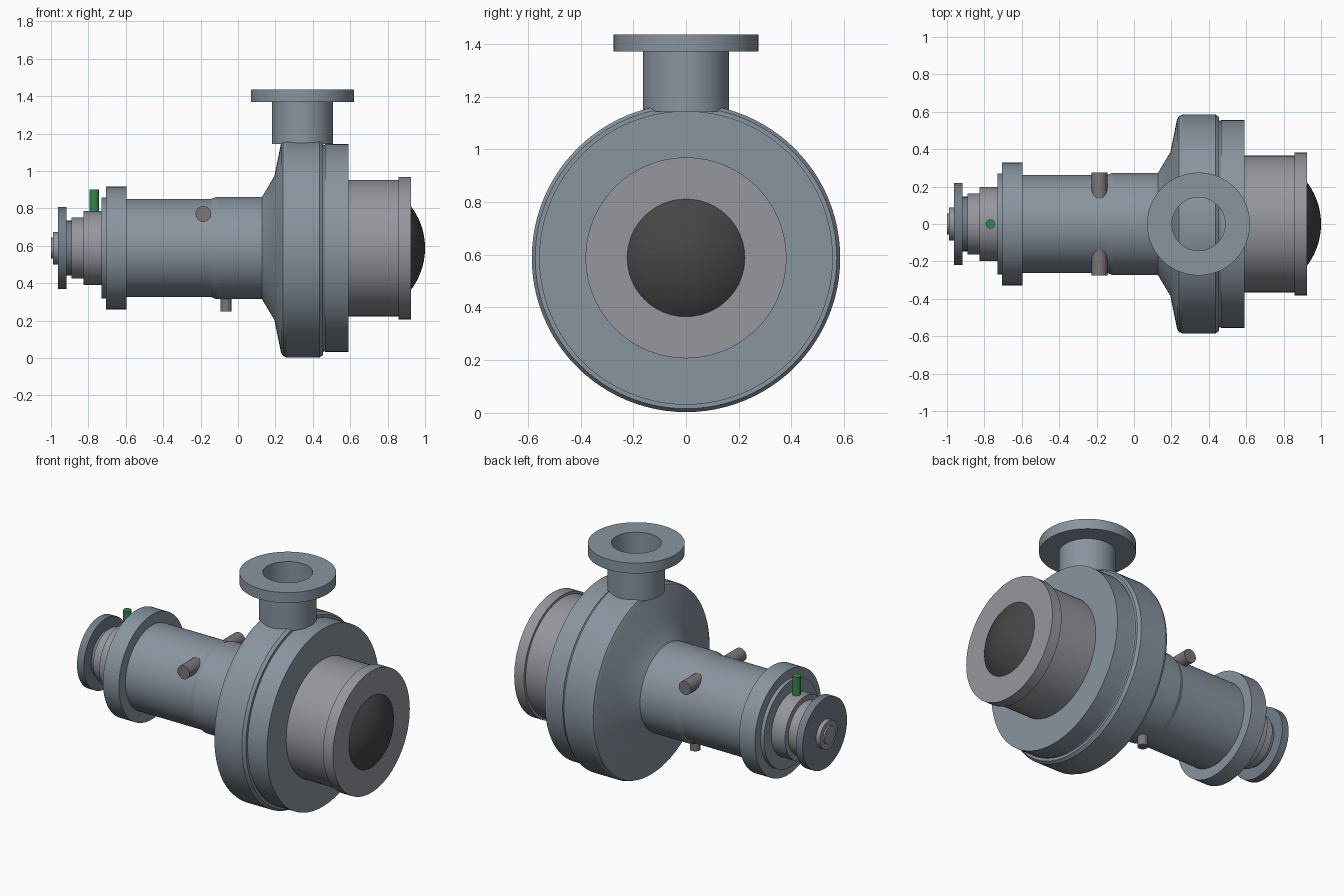
import bpy, bmesh, math
from mathutils import Matrix, Vector

if "Cube" in bpy.data.objects:
    bpy.data.objects.remove(bpy.data.objects["Cube"])

AXIS_Z = 0.588


def material(name, rgb):
    m = bpy.data.materials.new(name)
    m.diffuse_color = (*rgb, 1)
    m.use_nodes = True
    m.node_tree.nodes["Principled BSDF"].inputs["Base Color"].default_value = m.diffuse_color
    return m


BODY = material("cast_steel", (0.25, 0.30, 0.35))
PLAIN = material("machined_steel", (0.30, 0.31, 0.34))
HUB = material("coupling_blue_grey", (0.17, 0.21, 0.26))
PORT = material("port_grey", (0.20, 0.18, 0.19))
DARK = material("dark_inlet", (0.06, 0.06, 0.06))
GREEN = material("green_cap", (0.03, 0.25, 0.07))


def lathe(name, profile, mat, origin=(0, 0, AXIS_Z), direction=(1, 0, 0), n=96, loop=False):
    """Revolve (distance along axis, radius) points; loop=True makes a hollow ring."""
    bm = bmesh.new()
    rings = []
    for d, r in profile:
        if r == 0:
            rings.append([bm.verts.new((0, 0, d))] * n)
        else:
            rings.append([bm.verts.new((r * math.cos(2 * math.pi * i / n),
                                        r * math.sin(2 * math.pi * i / n), d)) for i in range(n)])
    pairs = list(zip(rings, rings[1:])) + ([(rings[-1], rings[0])] if loop else [])
    for a, b in pairs:
        for i in range(n):
            j = (i + 1) % n
            bm.faces.new(list(dict.fromkeys((a[i], a[j], b[j], b[i]))))
    if not loop:
        for ring in (rings[0], rings[-1]):
            if ring[0] is not ring[1]:
                bm.faces.new(ring)
    rot = Vector((0, 0, 1)).rotation_difference(Vector(direction)).to_matrix().to_4x4()
    bmesh.ops.transform(bm, matrix=Matrix.Translation(origin) @ rot, verts=bm.verts)
    bmesh.ops.recalc_face_normals(bm, faces=bm.faces)
    me = bpy.data.meshes.new(name)
    bm.to_mesh(me)
    bm.free()
    me.materials.append(mat)
    ob = bpy.data.objects.new(name, me)
    bpy.context.collection.objects.link(ob)
    bpy.ops.object.select_all(action='DESELECT')
    bpy.context.view_layer.objects.active = ob
    ob.select_set(True)
    bpy.ops.object.shade_smooth_by_angle(angle=math.radians(20))
    return ob


def disc(name, x0, x1, r, mat):
    return lathe(name, [(x0, r), (x1, r)], mat)


# Shaft end and coupling
lathe("shaft_end", [(-1, 0.055), (-0.99, 0.055), (-0.99, 0.087), (-0.96, 0.087)], PLAIN)
disc("coupling_disc", -0.963, -0.916, 0.22, HUB)
disc("coupling_hub", -0.917, -0.888, 0.146, HUB)

# Stepped bearing cover
lathe("bearing_cover", [(-0.89, 0.164), (-0.825, 0.164), (-0.825, 0.197), (-0.728, 0.197)], PLAIN)
lathe("bearing_flange", [(-0.73, 0.27), (-0.707, 0.27), (-0.707, 0.328),
                         (-0.597, 0.328), (-0.597, 0.25)], BODY)

# Bearing housing barrel
lathe("bearing_housing", [(-0.6, 0.262), (-0.145, 0.262), (-0.115, 0.273), (0.13, 0.273)], BODY)

# Volute casing with conical back, and its front cover
lathe("volute_casing", [(0.128, 0.273), (0.195, 0.385), (0.23, 0.56), (0.24, 0.577), (0.26, 0.585),
                        (0.437, 0.585), (0.455, 0.572), (0.455, 0.555), (0.466, 0.55)], BODY)
disc("volute_cover", 0.464, 0.59, 0.557, BODY)

# Suction inlet with flange and domed dark opening
disc("suction_pipe", 0.588, 0.858, 0.365, PLAIN)
disc("suction_flange", 0.857, 0.925, 0.381, PLAIN)
R = (0.223 ** 2 + 0.075 ** 2) / (2 * 0.075)
half = math.asin(0.223 / R)
lathe("suction_dome", [(1 - R + R * math.cos(half * (1 - k / 10)),
                        R * math.sin(half * (1 - k / 10)) if k < 10 else 0)
                       for k in range(11)], DARK)

# Hollow discharge nozzle and flange
lathe("discharge_nozzle", [(1.143, 0.142), (1.143, 0.163), (1.37, 0.163), (1.37, 0.275),
                           (1.435, 0.275), (1.435, 0.142)], BODY,
      origin=(0.345, 0, 0), direction=(0, 0, 1), loop=True)

# Side ports, drain and oil filler cap
for side, label in ((-1, "front"), (1, "back")):
    lathe("side_port_" + label, [(0.1, 0.042), (0.276, 0.042)], PORT,
          origin=(-0.185, 0, 0.77), direction=(0, side, 0), n=48)
lathe("drain_port", [(0.25, 0.03), (0.4, 0.03)], PORT,
      origin=(-0.064, 0, 0), direction=(0, 0, 1), n=48)
lathe("oil_filler", [(0.75, 0.025), (0.9, 0.025)], GREEN,
      origin=(-0.768, 0, 0), direction=(0, 0, 1), n=48)
